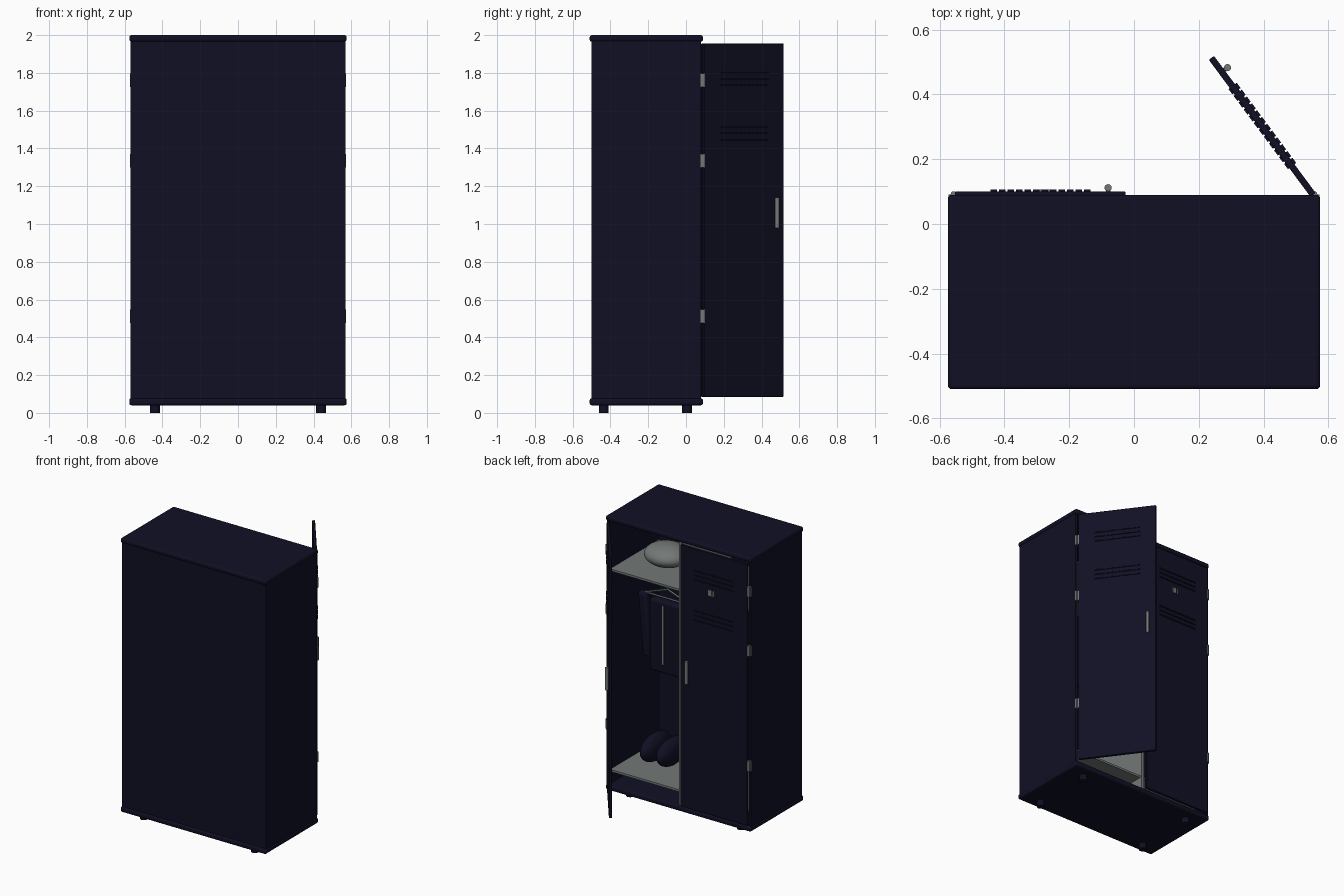
import bpy
import math
from mathutils import Matrix, Vector

if "Cube" in bpy.data.objects:
    bpy.data.objects.remove(bpy.data.objects["Cube"])


def material(name, rgb):
    m = bpy.data.materials.new(name)
    m.use_nodes = True
    m.diffuse_color = (*rgb, 1)
    m.node_tree.nodes["Principled BSDF"].inputs["Base Color"].default_value = (*rgb, 1)
    return m


NAVY = material("dark navy", (0.005, 0.005, 0.018))
GREY = material("steel grey", (0.17, 0.19, 0.185))


def finish(name, mat, bevel=0):
    ob = bpy.context.object
    ob.name = name
    ob.data.materials.append(mat)
    bpy.ops.object.transform_apply(location=False, rotation=False, scale=True)
    if bevel:
        mod = ob.modifiers.new("soft_edges", "BEVEL")
        mod.width = bevel
        mod.segments = 3
    bpy.ops.object.shade_smooth_by_angle(angle=math.radians(40))
    return ob


def box(name, x, y, z, mat=NAVY, bevel=0):
    """Box from (min, max) spans on each axis."""
    spans = (x, y, z)
    bpy.ops.mesh.primitive_cube_add(size=1, location=[(a + b) / 2 for a, b in spans])
    bpy.context.object.scale = [abs(b - a) for a, b in spans]
    return finish(name, mat, bevel)


def rod(name, start, end, radius, mat=GREY, sides=16):
    a, b = Vector(start), Vector(end)
    bpy.ops.mesh.primitive_cylinder_add(vertices=sides, radius=radius,
                                        depth=(b - a).length, location=(a + b) / 2)
    bpy.context.object.rotation_euler = (b - a).to_track_quat("Z", "Y").to_euler()
    return finish(name, mat)


def blob(name, centre, radii, mat):
    bpy.ops.mesh.primitive_uv_sphere_add(segments=32, ring_count=16, location=centre)
    bpy.context.object.scale = radii
    return finish(name, mat)


# Cabinet shell
box("top_panel", (-.575, .575), (-.51, .09), (1.965, 2), bevel=.012)
box("base_panel", (-.575, .575), (-.51, .09), (.04, .078), bevel=.012)
box("rear_wall", (-.57, .57), (-.5, -.485), (.06, 1.98))
for side, s in (("left", 1), ("right", -1)):
    box(side + "_wall", (s * .57, s * .555), (-.5, .08), (.06, 1.98))
    for end, y in (("front", -.435), ("back", .005)):
        rod(f"{end}_{side}_foot", (s * .44, y, 0), (s * .44, y, .05), .026, NAVY, 24)

# Divider and shelves
box("centre_divider", (-.02, 0), (-.485, .078), (.075, 1.965), GREY)
for side, x in (("left", (0, .555)), ("right", (-.555, -.02))):
    box(side + "_upper_shelf", x, (-.485, .065), (1.6, 1.615), GREY)
    box(side + "_lower_shelf", x, (-.485, .065), (.165, .18), GREY)
    rod(side + "_hanging_rail", (x[0], -.18, 1.5), (x[1], -.18, 1.5), .01)


def door(side, s, swing):
    """Door hinged at x = s * .553, running towards the centre, then swung open."""
    hinge = Vector((s * .553, .09, 0))

    def span(a, b):
        return (s * (.553 - a), s * (.553 - b))

    parts = [box(side + "_door", span(0, .527), (.08, .1), (.085, 1.955), bevel=.004)]
    # Louvre slats in two groups of three rows
    for z in (1.8, 1.767, 1.735, 1.513, 1.48, 1.447):
        for i in range(12):
            u = .11 + i * .0262
            parts.append(box(side + "_louvre", span(u, u + .02), (.075, .107), (z - .004, z + .004)))
    parts.append(rod(side + "_handle", (s * .08, .112, .98), (s * .08, .112, 1.14), .011))
    for z in (1, 1.12):
        parts.append(rod(side + "_handle_mount", (s * .08, .095, z), (s * .08, .112, z), .007))
    turn = (Matrix.Translation(hinge) @ Matrix.Rotation(swing, 4, "Z")
            @ Matrix.Translation(-hinge))
    for ob in parts:
        ob.matrix_world = turn @ ob.matrix_basis
    # Hinges stay on the cabinet edge
    for z in (1.76, 1.335, .512):
        rod(side + "_hinge", (s * .557, .092, z - .036), (s * .557, .092, z + .036), .009)
        box(side + "_hinge_leaf", (s * .573, s * .54), (.078, .091), (z - .036, z + .036), GREY)


door("left", 1, math.radians(-53.4))
door("right", -1, 0)

# Small marker plates on the closed door
box("marker_plate", (-.275, -.25), (.1, .107), (1.655, 1.695), GREY)
box("marker_bar", (-.295, -.286), (.1, .107), (1.655, 1.695), GREY)

# Rounded hat on the upper shelf
blob("hat", (.29, -.2, 1.69), (.155, .14, .075), GREY)

# Hanging jacket with sleeves, front strip and hanger
box("jacket_body", (.14, .4), (-.21, -.15), (.85, 1.37), bevel=.02)
for s in (-1, 1):
    sleeve = box("jacket_sleeve", (.27 + s * .14, .27 + s * .21), (-.22, -.16), (.93, 1.39), bevel=.02)
    sleeve.rotation_euler.y = s * math.radians(5)
    rod("hanger_arm", (.27, -.18, 1.45), (.27 + s * .18, -.18, 1.385), .006)
rod("hanger_bar", (.09, -.18, 1.385), (.45, -.18, 1.385), .006)
rod("hanger_hook", (.27, -.18, 1.45), (.27, -.18, 1.51), .005)
box("jacket_strip", (.28, .292), (-.152, -.145), (.92, 1.34), GREY)

# Pair of shoes on the lower shelf
for name, x in (("left_shoe", .4), ("right_shoe", .27)):
    blob(name, (x, -.23, .275), (.06, .16, .095), NAVY)
